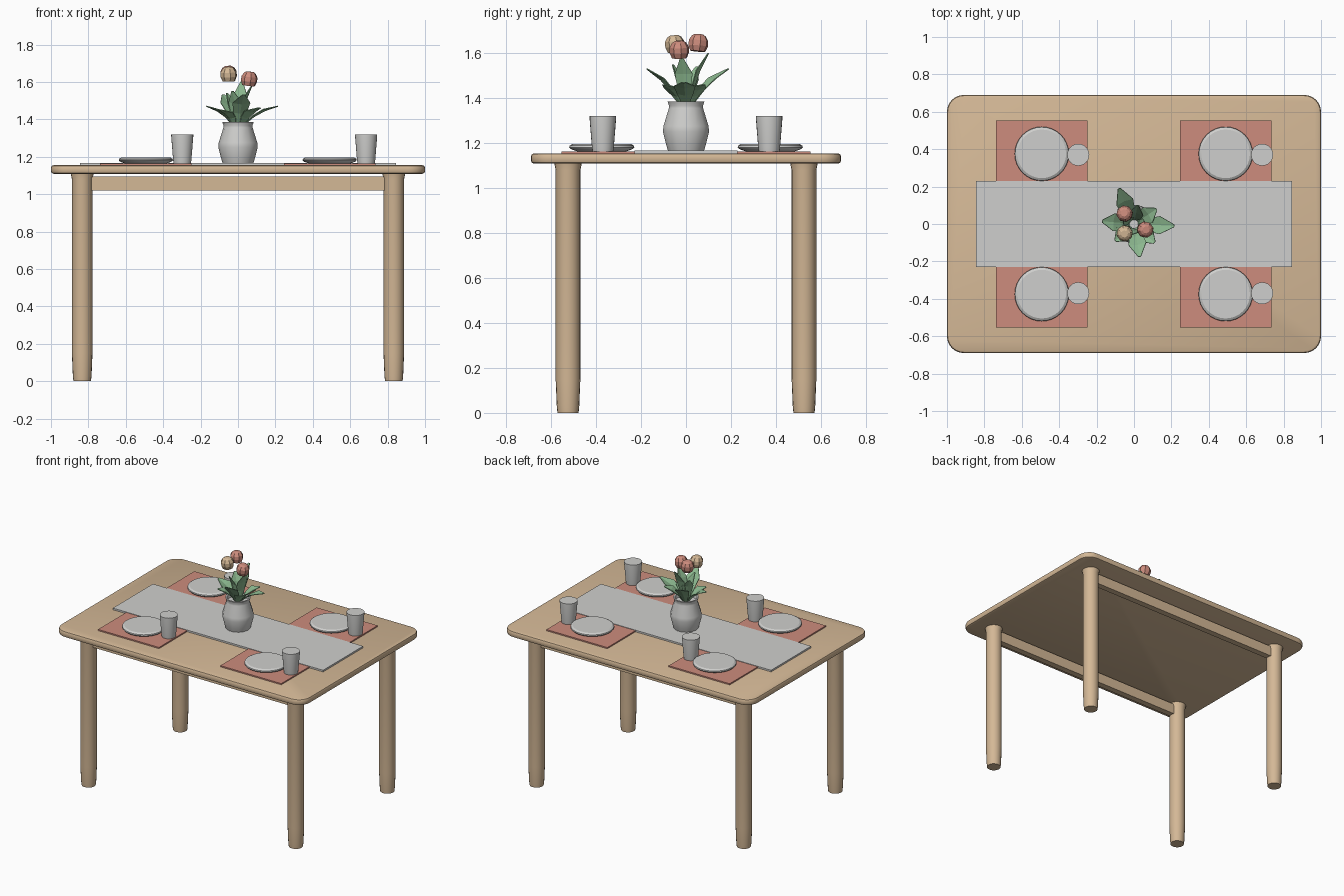
import bpy, bmesh, math
from mathutils import Vector, Matrix

old = bpy.data.objects.get("Cube")
if old:
    bpy.data.objects.remove(old, do_unlink=True)


def material(name, rgb):
    # sRGB bytes to linear
    lin = [((c / 255 + 0.055) / 1.055) ** 2.4 for c in rgb]
    m = bpy.data.materials.new(name)
    m.use_nodes = True
    m.diffuse_color = (*lin, 1)
    m.node_tree.nodes["Principled BSDF"].inputs["Base Color"].default_value = (*lin, 1)
    return m


wood = material("light wood", (212, 184, 150))
pale = material("pale grey", (207, 207, 205))
coral = material("coral", (205, 140, 125))
green = material("sage green", (140, 184, 143))


def finish(name, bm, mat, loc=(0, 0, 0), smooth=None):
    bmesh.ops.recalc_face_normals(bm, faces=bm.faces)
    me = bpy.data.meshes.new(name)
    bm.to_mesh(me)
    bm.free()
    ob = bpy.data.objects.new(name, me)
    ob.location = loc
    me.materials.append(mat)
    bpy.context.collection.objects.link(ob)
    if smooth:
        bpy.ops.object.select_all(action='DESELECT')
        ob.select_set(True)
        bpy.context.view_layer.objects.active = ob
        bpy.ops.object.shade_smooth_by_angle(angle=math.radians(smooth))
    return ob


def lathe(name, profile, sides, mat, loc, smooth=None):
    # stack of rings (radius, height), capped at both ends
    bm = bmesh.new()
    rings = [[bm.verts.new((r * math.cos(2 * math.pi * i / sides),
                            r * math.sin(2 * math.pi * i / sides), z))
              for i in range(sides)] for r, z in profile]
    for a, b in zip(rings, rings[1:]):
        for i in range(sides):
            j = (i + 1) % sides
            bm.faces.new((a[i], a[j], b[j], b[i]))
    bm.faces.new(rings[0][::-1])
    bm.faces.new(rings[-1])
    return finish(name, bm, mat, loc, smooth)


def slab(name, size, mat, loc):
    bm = bmesh.new()
    bmesh.ops.create_cube(bm, size=1, matrix=Matrix.Diagonal((*size, 1)))
    return finish(name, bm, mat, loc)


# Table top: rounded corners, then softened edges
bm = bmesh.new()
bmesh.ops.create_cube(bm, size=1, matrix=Matrix.Diagonal((2, 1.38, 0.046, 1)))
upright = [e for e in bm.edges if abs(e.verts[0].co.z - e.verts[1].co.z) > 0.01]
bmesh.ops.bevel(bm, geom=upright, offset=0.09, segments=6, profile=0.5, affect='EDGES')
rim = [e for e in bm.edges if abs(e.verts[0].co.z - e.verts[1].co.z) < 0.001]
bmesh.ops.bevel(bm, geom=rim, offset=0.014, segments=2, profile=0.5, affect='EDGES')
finish("table_top", bm, wood, (0, 0, 1.132), 40)

# Legs and long rails
leg = [(0.047, 0), (0.05, 0.03), (0.055, 0.15), (0.055, 1.08), (0.062, 1.115)]
for sy, depth in ((-1, "front"), (1, "back")):
    for sx, side in ((-1, "right"), (1, "left")):
        lathe(f"{depth}_{side}_leg", leg, 20, wood, (0.833 * sx, 0.525 * sy, 0), 40)
    slab(f"{depth}_rail", (1.6, 0.045, 0.076), wood, (0, 0.525 * sy, 1.057))

# Runner and four place settings
slab("runner", (1.69, 0.46, 0.012), pale, (0, 0, 1.161))
plate = [(0.11, 0), (0.138, 0.01), (0.145, 0.018), (0.143, 0.025), (0.13, 0.033)]
cup = [(0.046, 0), (0.049, 0.02), (0.059, 0.145), (0.059, 0.156)]
for sy, depth in ((-1, "front"), (1, "back")):
    for x, side in ((-0.493, "right"), (0.49, "left")):
        tag = f"{depth}_{side}"
        slab(f"{tag}_placemat", (0.49, 0.35, 0.009), coral, (x, 0.378 * sy, 1.1595))
        lathe(f"{tag}_plate", plate, 32, pale, (x, 0.375 * sy, 1.164), 30)
        lathe(f"{tag}_cup", cup, 24, pale, (x + 0.195, 0.37 * sy, 1.164), 40)

# Vase with a recessed mouth
vase = [(0.082, 0), (0.09, 0.025), (0.105, 0.085), (0.103, 0.11), (0.078, 0.19),
        (0.077, 0.2), (0.084, 0.22), (0.074, 0.22), (0.068, 0.195)]
lathe("vase", vase, 14, pale, (0, 0, 1.166), 25)


def leaf(name, tip, width):
    # creased blade that arches from the vase mouth out to its tip
    tip = Vector(tip)
    out = Vector((tip.x, tip.y, 0)).normalized()
    base = out * 0.025 + Vector((0, 0, 1.365))
    span = tip - base
    side = Vector((-out.y, out.x, 0))
    lift = side.cross(span).normalized()
    if lift.z < 0:
        lift = -lift
    bm = bmesh.new()
    rows = []
    for t, w in ((0, 0.25), (0.35, 0.75), (0.65, 1), (1, 0.16)):
        mid = base + span * t + lift * 0.015 * math.sin(math.pi * t)
        edge = lift * 0.22 * width * w
        rows.append([bm.verts.new(mid + side * s * w * width + edge * abs(s))
                     for s in (-1, 0, 1)])
    for a, b in zip(rows, rows[1:]):
        for i in range(2):
            bm.faces.new((a[i], a[i + 1], b[i + 1], b[i]))
    ob = finish(name, bm, green)
    thick = ob.modifiers.new("thickness", 'SOLIDIFY')
    thick.thickness = 0.004
    thick.offset = 0


# Outer leaves, then upright inner leaves
tips = [(0.215, -0.01, 1.47), (0.12, 0.08, 1.46), (-0.08, 0.19, 1.53),
        (-0.17, 0.015, 1.47), (-0.1, -0.09, 1.45), (0.03, -0.175, 1.53),
        (0.11, -0.1, 1.46), (0.02, 0.1, 1.6), (0.075, -0.02, 1.58),
        (-0.03, -0.06, 1.55), (-0.06, 0.05, 1.54)]
for n, tip in enumerate(tips):
    leaf(f"leaf_{n + 1}", tip, 0.048 if n < 7 else 0.04)

# Flower buds, slightly tipped
bud = [(0.034, -0.036), (0.044, -0.012), (0.044, 0.012), (0.032, 0.032), (0.019, 0.04)]
buds = [("cream_bud", wood, (-0.05, -0.05, 1.64), (0.08, -0.05)),
        ("front_coral_bud", coral, (0.06, -0.03, 1.615), (0.05, 0.12)),
        ("back_coral_bud", coral, (-0.05, 0.055, 1.645), (-0.1, -0.05))]
for name, mat, loc, tilt in buds:
    ob = lathe(name, bud, 8, mat, loc)
    ob.rotation_euler = (*tilt, 0.2)
